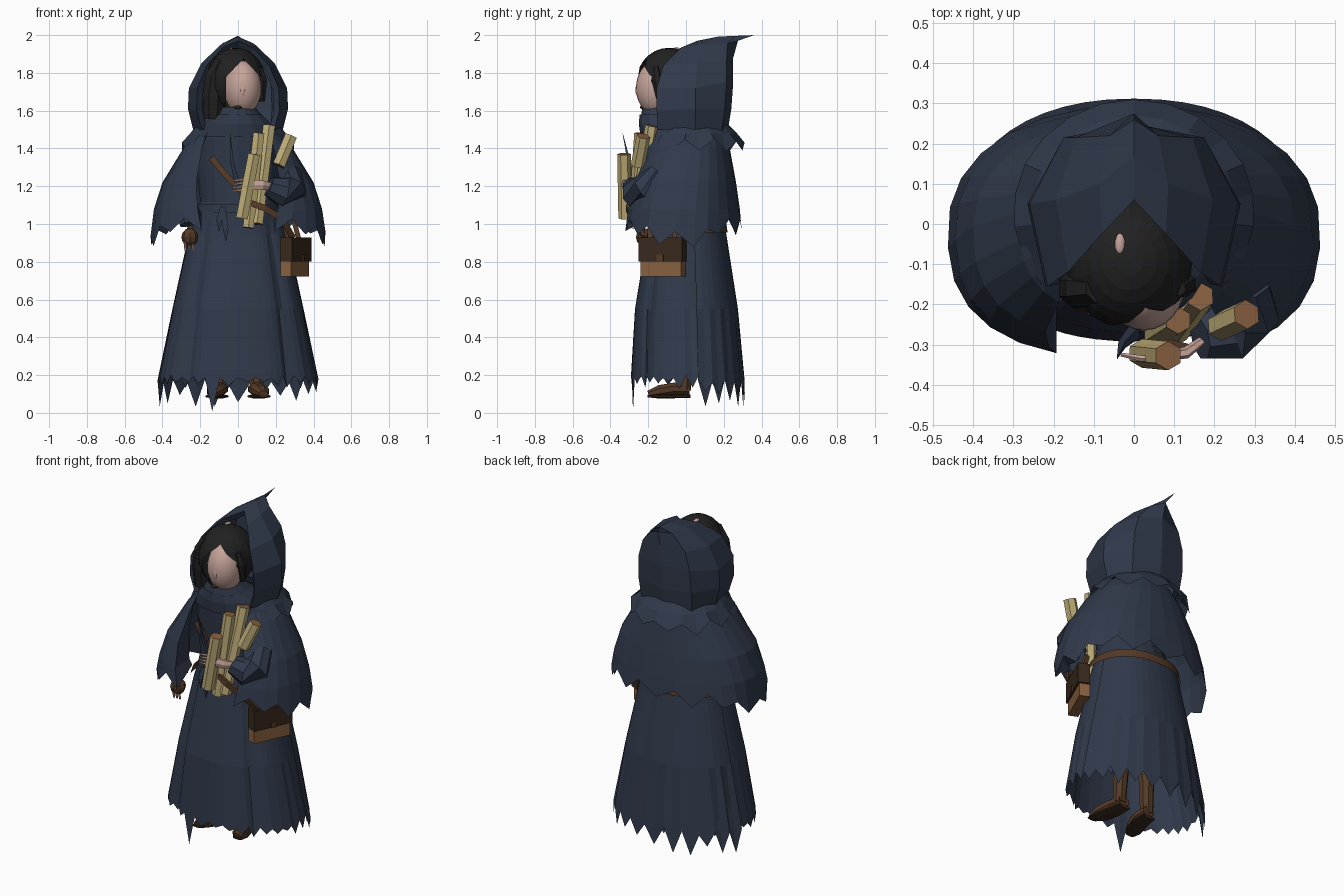
import bpy, bmesh, math, random
from mathutils import Vector, Matrix

if "Cube" in bpy.data.objects:
    bpy.data.objects.remove(bpy.data.objects["Cube"])

random.seed(4)


def material(name, *rgb):
    m = bpy.data.materials.new(name)
    m.diffuse_color = (*rgb, 1)
    m.use_nodes = True
    m.node_tree.nodes["Principled BSDF"].inputs["Base Color"].default_value = m.diffuse_color
    return m


NAVY = material("navy cloth", .030, .041, .069)
HAIR = material("black hair", .015, .015, .015)
SKIN = material("skin", .56, .37, .32)
CREAM = material("parchment", .52, .42, .19)
TAN = material("tan leather", .25, .12, .05)
BROWN = material("brown leather", .09, .042, .02)
DARK = material("dark leather", .04, .022, .012)


def finish(name, bm, *mats, smooth=False):
    bmesh.ops.recalc_face_normals(bm, faces=bm.faces)
    me = bpy.data.meshes.new(name)
    bm.to_mesh(me)
    bm.free()
    for m in mats:
        me.materials.append(m)
    for p in me.polygons:
        p.use_smooth = smooth
    ob = bpy.data.objects.new(name, me)
    bpy.context.collection.objects.link(ob)
    return ob


def sheet(name, rows, mat, closed=False):
    """Surface through rows of points."""
    bm = bmesh.new()
    vs = [[bm.verts.new(p) for p in r] for r in rows]
    n = len(rows[0])
    for a, b in zip(vs, vs[1:]):
        for i in range(n if closed else n - 1):
            j = (i + 1) % n
            bm.faces.new((a[i], a[j], b[j], b[i]))
    bmesh.ops.remove_doubles(bm, verts=bm.verts, dist=.0005)
    return finish(name, bm, mat)


def around(t, rx, ry, cy, z, e=2.0):
    """Point on a superellipse; angle runs from the front (-y)."""
    s, c = math.sin(t), math.cos(t)
    return Vector((math.copysign(abs(s) ** (2 / e), s) * rx,
                   cy - math.copysign(abs(c) ** (2 / e), c) * ry, z))


def wrap(name, rings, mat, start=0, n=32, e=2.0, jag=None):
    """Rings (z, rx, ry, cy) swept around the body; jag = hem tooth range."""
    closed = start == 0
    a = math.radians(start)
    ts = [a + (2 * math.pi - 2 * a) * i / (n if closed else n - 1) for i in range(n)]
    rows = [[around(t, rx, ry, cy, z, e) for t in ts] for z, rx, ry, cy in rings]
    if jag:
        for i, p in enumerate(rows[-1]):
            p.z += -random.uniform(*jag) if i % 2 else random.uniform(0, .02)
    return sheet(name, rows, mat, closed)


def tube(name, pts, radii, mat, n=6, cap=None, flat=1.0):
    bm = bmesh.new()
    pts = [Vector(p) for p in pts]
    rings = []
    for i, p in enumerate(pts):
        d = (pts[min(i + 1, len(pts) - 1)] - pts[max(i - 1, 0)]).normalized()
        u = d.cross(Vector((0, 1, 0)))
        u = (u if u.length > .6 else Vector((1, 0, 0))).normalized()
        w = d.cross(u)
        rings.append([bm.verts.new(p + radii[i] * (u * math.cos(k) + w * math.sin(k) * flat))
                      for k in (2 * math.pi * (j + .5) / n for j in range(n))])
    for a, b in zip(rings, rings[1:]):
        for j in range(n):
            bm.faces.new((a[j], a[(j + 1) % n], b[(j + 1) % n], b[j]))
    for r in (rings[0], rings[-1]):
        bm.faces.new(r).material_index = 1 if cap else 0
    return finish(name, bm, mat, *([cap] if cap else []))


def ball(name, loc, size, mat, seg=16, rings=12, planes=(), cut=None, smooth=True):
    """Ellipsoid; planes slice it cleanly before faces matching cut are removed."""
    bm = bmesh.new()
    bmesh.ops.create_uvsphere(bm, u_segments=seg, v_segments=rings, radius=1,
                              matrix=Matrix.Translation(loc) @ Matrix.Diagonal((*size, 1)))
    for co, no in planes:
        bmesh.ops.bisect_plane(bm, geom=bm.verts[:] + bm.edges[:] + bm.faces[:],
                               plane_co=co, plane_no=no)
    if cut:
        bmesh.ops.delete(bm, geom=[f for f in bm.faces if cut(f.calc_center_median())],
                         context='FACES')
    return finish(name, bm, mat, smooth=smooth)


def box(name, loc, size, mat, turn=0.0):
    bm = bmesh.new()
    bmesh.ops.create_cube(bm, size=1, matrix=Matrix.Translation(loc)
                          @ Matrix.Rotation(turn, 4, 'Z') @ Matrix.Diagonal((*size, 1)))
    return finish(name, bm, mat)


# Robe skirt with one deep pleat each side and a torn hem
skirt = wrap("robe_skirt", [(1.08, .21, .175, -.02), (.95, .255, .195, -.01), (.55, .345, .26, -.01),
                            (.18, .42, .292, 0)], NAVY, n=64, e=2.2, jag=(.01, .055))
for v in skirt.data.vertices:
    if v.co.z < 1:
        t = abs(math.atan2(v.co.x, -v.co.y))
        k = 1 - .07 * math.exp(-((t - .87) / .11) ** 2)
        v.co.x *= k
        v.co.y *= k
min((v for v in skirt.data.vertices if v.co.y < 0),
    key=lambda v: abs(v.co.x + .17) + v.co.z).co.z = .01
# Torn outer layer trailing behind
wrap("back_skirt_layer", [(1.0, .252, .205, 0), (.55, .352, .275, 0), (.16, .432, .312, 0)],
     NAVY, start=100, n=23, e=2.2, jag=(.04, .13))

# Chest and neck scarf
wrap("robe_chest", [(1.62, .09, .09, -.14), (1.56, .14, .14, -.10), (1.45, .21, .20, -.03),
                    (1.3, .22, .185, -.03), (1.12, .20, .175, -.03), (1.02, .24, .195, -.01)], NAVY, n=20)
wrap("neck_scarf", [(1.55, .10, .08, -.14), (1.58, .13, .12, -.125), (1.53, .18, .17, -.08),
                    (1.46, .23, .2, -.04)], NAVY, n=14)

# Shoulder cape: open at the front, the front edges fold inwards like sleeves
cape_rings = [(1.5, .21, .185, .01, 42), (1.41, .285, .23, 0, 36), (1.22, .40, .28, -.015, 28),
              (1.08, .445, .305, -.02, 23), (.99, .464, .315, -.02, 19)]
rows = []
for z, rx, ry, cy, start in cape_rings:
    a = math.radians(start)
    ts = [a + (2 * math.pi - 2 * a) * i / 24 for i in range(25)]
    row = [around(t, rx, ry, cy, z, 2.55 if math.cos(t) > 0 else 2.2) for t in ts]
    fold = [Vector((s * max(row[0].x, .15), -.17, z + .01)) for s in (1, -1)]
    rows.append([fold[0]] + row + [fold[1]])
for i, p in enumerate(rows[-1]):
    side = abs(p.x) / .46
    p.z += -.085 * side ** 8 + (-random.uniform(.02, .05) if i % 2 else random.uniform(.03, .06))
sheet("shoulder_cape", rows, NAVY)

# Hood: half columns from the rim to the back centre, mirrored
rim = [(0, .06, 1.97), (.08, -.025, 1.935), (.165, -.12, 1.84), (.215, -.155, 1.72), (.22, -.155, 1.6), (.19, -.15, 1.5)]
mid = [(0, .17, 1.992), (.085, .10, 1.955), (.195, .06, 1.85), (.26, .05, 1.72), (.265, .05, 1.61), (.235, .05, 1.49)]
rear = [(0, .26, 1.996), (.06, .22, 1.955), (.145, .215, 1.86), (.175, .215, 1.75), (.18, .205, 1.61), (.17, .19, 1.49)]
spine = [(0, .36, 2.0), (0, .275, 1.97), (0, .25, 1.88), (0, .25, 1.75), (0, .24, 1.61), (0, .22, 1.49)]
lining = [(x * .86, y + .035, 1.5 + (z - 1.5) * .93) for x, y, z in rim]
half = [lining, rim, mid, rear]
cols = half + [spine] + [[(-x, y, z) for x, y, z in c] for c in reversed(half)]
sheet("hood", [[c[r] for c in cols] for r in range(6)], NAVY)
wrap("hood_collar", [(1.53, .215, .2, .02), (1.48, .255, .24, .03), (1.43, .30, .28, .03)],
     NAVY, start=50, n=17, jag=(.02, .07))

# Head, face and hair
ball("face", (.025, -.155, 1.72), (.1, .11, .145), SKIN, 24, 16)
ball("nose", (.025, -.25, 1.71), (.016, .018, .04), SKIN, 8, 6)
ball("mouth", (.0, -.232, 1.618), (.022, .012, .009), DARK, 8, 6)
part, slope = Vector((.028, 0, 1.875)), .95
ball("hair", (-.012, -.09, 1.755), (.158, .172, .178), HAIR, 20, 14,
     planes=[(part, (1, 0, slope)), (part, (-1, 0, slope)), ((-.064, 0, 0), (1, 0, 0)),
             ((.118, 0, 0), (1, 0, 0)), ((0, -.13, 0), (0, 1, 0))],
     cut=lambda c: c.y < -.13 and abs(c.x - .027) < min(.091, (part.z - c.z) * slope), smooth=False)
ball("scalp_patch", (-.035, -.05, 1.925), (.013, .028, .009), SKIN, 10, 6)
tube("long_hair_lock", [(-.08, -.16, 1.86), (-.115, -.16, 1.78), (-.13, -.16, 1.68), (-.132, -.15, 1.56)],
     [.045, .062, .062, .055], HAIR, 8, flat=.85)
tube("short_hair_lock", [(.11, -.16, 1.83), (.125, -.15, 1.76), (.13, -.14, 1.65)], [.02, .032, .014], HAIR, 7)

# Bundle of scrolls with tan ends
for i, (top, low, r) in enumerate([((.085, -.328, 1.37), (.02, -.322, 1.03), .036),
                                   ((.165, -.18, 1.52), (.10, -.27, 1.0), .036),
                                   ((.28, -.225, 1.465), (.215, -.255, 1.31), .037),
                                   ((.11, -.24, 1.48), (.055, -.275, .98), .034)]):
    tube(f"scroll_{i + 1}", [top, low], [r, r], CREAM, 6, cap=TAN)

# Sleeve, hand and fingers around the scrolls
tube("bent_sleeve", [(.28, -.14, 1.27), (.28, -.22, 1.18), (.23, -.27, 1.17), (.165, -.285, 1.2)],
     [.06, .085, .08, .055], NAVY, 8)
tube("palm", [(.17, -.29, 1.2), (.13, -.32, 1.205), (.06, -.33, 1.21)], [.022, .03, .028], SKIN, 6, flat=.5)
for i in range(4):
    z = 1.235 - i * .018
    tube(f"finger_{i + 1}", [(.07, -.335, z), (.02, -.335, z), (-.032, -.325, z - .008)],
         [.009, .008, .005], SKIN, 5)
tube("cloth_spike", [(.0, -.27, 1.2), (-.03, -.3, 1.32), (-.042, -.335, 1.48)], [.02, .012, .001], NAVY, 4)

# Lowered hand with a round pouch
tube("lowered_sleeve", [(-.3, -.12, 1.2), (-.28, -.18, 1.08), (-.26, -.2, 1.0)], [.05, .06, .05], NAVY, 8)
ball("pouch", (-.255, -.22, .93), (.045, .045, .048), BROWN, 8, 6, smooth=False)
for i in range(3):
    x = -.28 + i * .02
    tube(f"lower_finger_{i + 1}", [(x, -.235, .91), (x + .002, -.225, .855)], [.009, .005], SKIN, 5)

# Chest strap, satchel strap, belt and waist tie
tube("chest_strap", [(-.14, -.2, 1.35), (-.07, -.22, 1.265), (.02, -.225, 1.17), (.1, -.23, 1.1)],
     [.022] * 4, BROWN, 4, flat=.5)
tube("satchel_strap", [(.07, -.29, 1.11), (.14, -.31, 1.085), (.23, -.29, 1.03), (.29, -.22, .93)],
     [.02, .024, .024, .022], BROWN, 4, flat=.5)
wrap("belt", [(1.01, .26, .218, -.005), (.955, .276, .226, -.005)], BROWN, start=62, n=28, e=2.2)
wrap("waist_tie", [(1.105, .207, .185, -.03), (1.06, .222, .195, -.02)], NAVY, n=20)
for i, (x, z) in enumerate([(-.1, .96), (-.065, .91)]):
    tube(f"tie_end_{i + 1}", [(-.08, -.215, 1.09), (x, -.222, z + .06), (x, -.22, z)], [.018, .02, .002], NAVY, 4, flat=.4)

# Satchel turned to follow the hip: tan body, dark flap, small clasp
TURN = math.radians(-24)
box("satchel_body", (.3, -.122, .80), (.06, .235, .155), TAN, TURN)
box("satchel_flap", (.306, -.122, .865), (.07, .25, .125), DARK, TURN)
box("satchel_clasp", (.34, -.137, .82), (.01, .035, .035), BROWN, TURN)
for s, p in (("front", (.27, -.19)), ("back", (.325, -.06))):
    tube(f"satchel_{s}_loop", [(*p, .91), (p[0] - .03, p[1], 1.02)], [.018, .018], BROWN, 4)

# Legs and shoes, toes turned outwards
for side, s in (("left", -1), ("right", 1)):
    x = s * .1
    tube(f"{side}_leg", [(x * .9, 0, .45), (x * .95, -.005, .25), (x, -.01, .12)], [.05, .042, .038], BROWN, 8)
    tube(f"{side}_shoe", [(x - s * .01, .02, .125), (x, -.06, .128), (x + s * .02, -.14, .115), (x + s * .035, -.2, .1)],
         [.04, .048, .048, .026], BROWN, 8, flat=.75)
    tube(f"{side}_sole", [(x - s * .01, .025, .088), (x, -.07, .088), (x + s * .02, -.15, .088), (x + s * .038, -.205, .088)],
         [.042, .054, .056, .03], DARK, 8, flat=.22)
